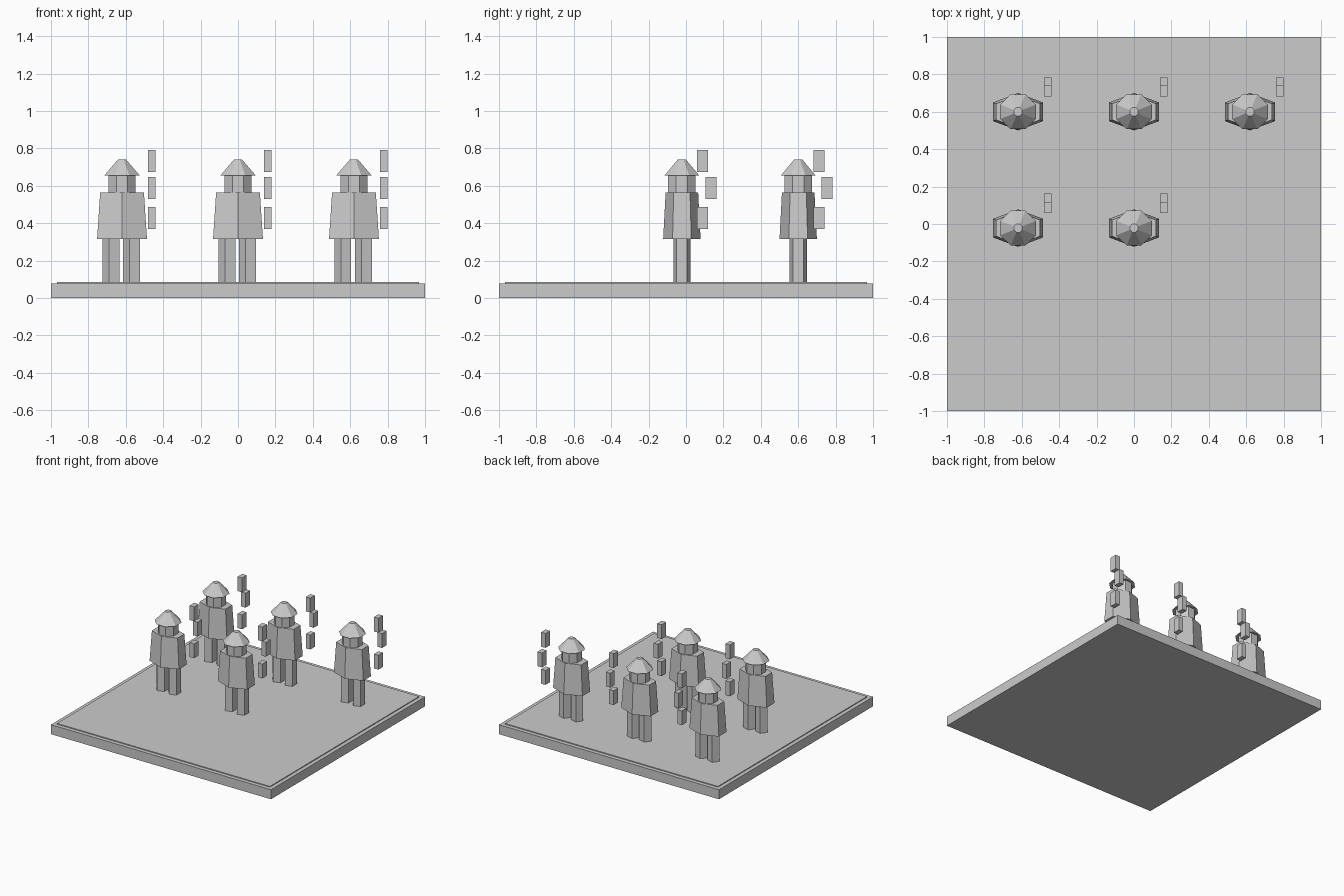
import bpy
import bmesh
import math

if "Cube" in bpy.data.objects:
    bpy.data.objects.remove(bpy.data.objects["Cube"])

grey = bpy.data.materials.new("plain grey")
grey.diffuse_color = (0.6, 0.6, 0.6, 1)
grey.use_nodes = True
grey.node_tree.nodes["Principled BSDF"].inputs["Base Color"].default_value = grey.diffuse_color


def finish(bm, name):
    mesh = bpy.data.meshes.new(name)
    bm.to_mesh(mesh)
    bm.free()
    mesh.materials.append(grey)
    obj = bpy.data.objects.new(name, mesh)
    bpy.context.collection.objects.link(obj)
    return obj


def box(name, center, size):
    bm = bmesh.new()
    bmesh.ops.create_cube(bm, size=1)
    bmesh.ops.scale(bm, vec=size, verts=bm.verts)
    bmesh.ops.translate(bm, vec=center, verts=bm.verts)
    return finish(bm, name)


def frustum(name, x, y, z0, z1, bottom, top, sides):
    """Flat-sided tapered prism with one flat side facing +x; radii are (rx, ry)."""
    bm = bmesh.new()
    rings = []
    for z, (rx, ry) in ((z0, bottom), (z1, top)):
        angles = [(2 * i + 1) * math.pi / sides for i in range(sides)]
        rings.append([bm.verts.new((x + rx * math.cos(a), y + ry * math.sin(a), z))
                      for a in angles])
    low, high = rings
    bm.faces.new(low[::-1])
    bm.faces.new(high)
    for i in range(sides):
        j = (i + 1) % sides
        bm.faces.new((low[i], low[j], high[j], high[i]))
    return finish(bm, name)


def figure(x, y):
    # Two five-sided legs
    for side, name in ((-1, "left_leg"), (1, "right_leg")):
        frustum(name, x + side * 0.055, y, 0.08, 0.32, (0.05, 0.048), (0.05, 0.048), 5)
    # Six-sided coat, narrower at the shoulders
    frustum("coat", x, y, 0.315, 0.565, (0.154, 0.1), (0.135, 0.087), 6)
    # Eight-sided head and hat
    frustum("head", x, y, 0.56, 0.66, (0.077, 0.08), (0.077, 0.08), 8)
    frustum("hat", x, y, 0.655, 0.74, (0.103, 0.101), (0.024, 0.024), 8)
    # Three floating blocks behind the shoulder
    for dy, z in ((0.11, 0.428), (0.155, 0.589), (0.11, 0.732)):
        box("floating_block", (x + 0.16, y + dy, z), (0.04, 0.059, 0.118))


# Base slab with a thin raised panel
box("base", (0, 0, 0.039), (2, 2, 0.078))
box("top_panel", (0, 0, 0.081), (1.936, 1.936, 0.008))

# Five figures on a grid
for x, y in ((-0.62, 0.6), (0, 0.6), (0.62, 0.6), (-0.62, -0.022), (0, -0.022)):
    figure(x, y)
